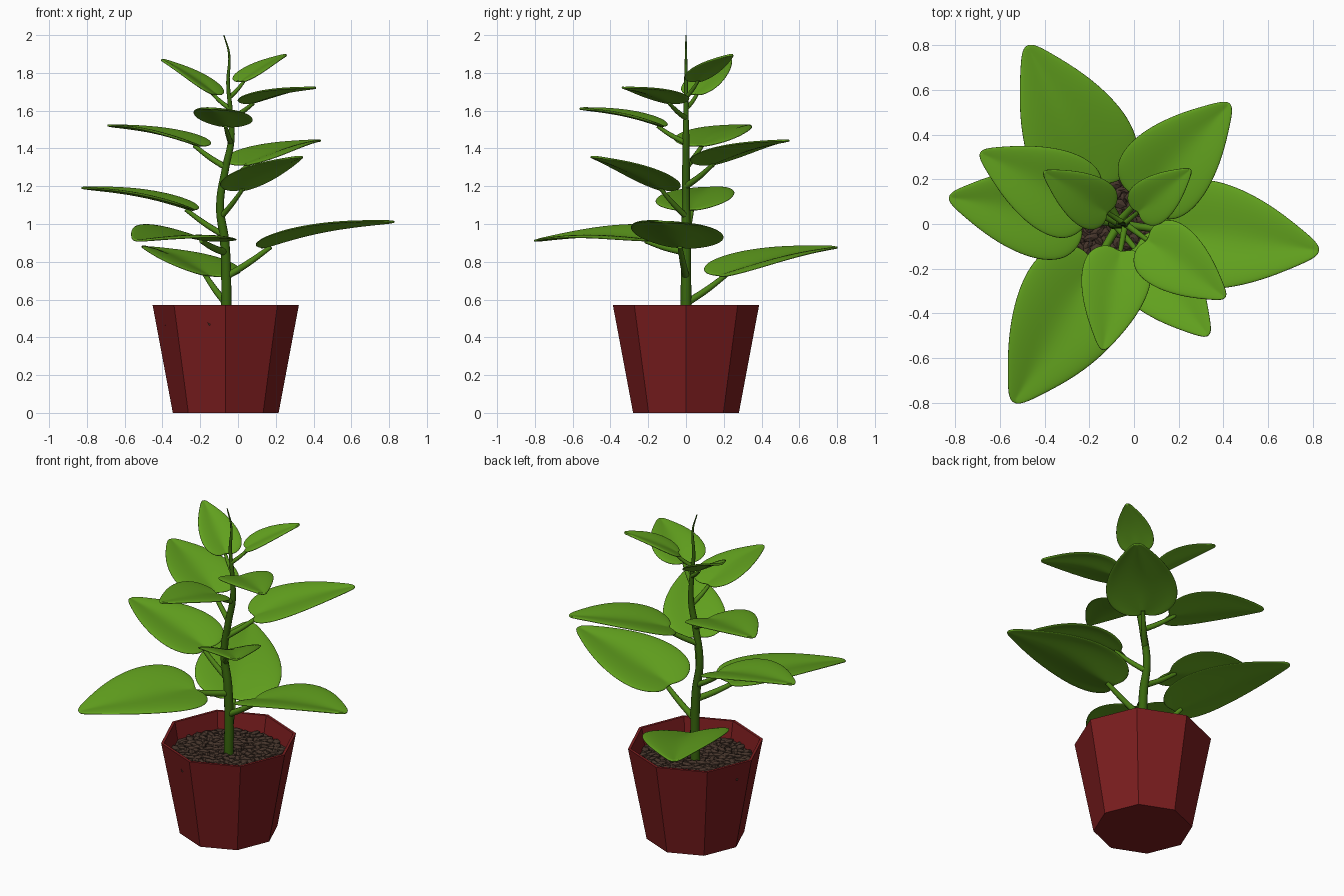
import bpy, bmesh, math, random
from mathutils import Vector, Matrix

if "Cube" in bpy.data.objects:
    bpy.data.objects.remove(bpy.data.objects["Cube"])

random.seed(4)
CX = -0.065                      # pot axis


def material(name, rgb):
    m = bpy.data.materials.new(name)
    m.diffuse_color = (*rgb, 1)
    m.use_nodes = True
    m.node_tree.nodes["Principled BSDF"].inputs["Base Color"].default_value = m.diffuse_color
    return m


LEAF = material("leaf green", (0.122, 0.36, 0.013))
STALK = material("stalk green", (0.075, 0.23, 0.008))
STEM = material("stem dark green", (0.04, 0.135, 0.004))
POT = material("pot dark red", (0.195, 0.012, 0.013))
SOIL = material("soil brown", (0.06, 0.035, 0.024))


def mesh_object(name, bm, mat, smooth=False):
    bmesh.ops.recalc_face_normals(bm, faces=bm.faces)
    me = bpy.data.meshes.new(name)
    bm.to_mesh(me)
    bm.free()
    me.materials.append(mat)
    for p in me.polygons:
        p.use_smooth = smooth
    ob = bpy.data.objects.new(name, me)
    bpy.context.collection.objects.link(ob)
    return ob


def tube(name, pts, radii, mat):
    cu = bpy.data.curves.new(name, 'CURVE')
    cu.dimensions = '3D'
    cu.bevel_depth = 1.0
    cu.bevel_resolution = 3
    cu.resolution_u = 6
    cu.use_fill_caps = True
    sp = cu.splines.new('BEZIER')
    sp.bezier_points.add(len(pts) - 1)
    for b, p, r in zip(sp.bezier_points, pts, radii):
        b.co = p
        b.radius = r
        b.handle_left_type = b.handle_right_type = 'AUTO'
    cu.materials.append(mat)
    ob = bpy.data.objects.new(name, cu)
    bpy.context.collection.objects.link(ob)
    bpy.ops.object.select_all(action='DESELECT')
    ob.select_set(True)
    bpy.context.view_layer.objects.active = ob
    bpy.ops.object.convert(target='MESH')
    for p in bpy.context.object.data.polygons:
        p.use_smooth = True


# eight-sided pot: outer wall, rim, inner wall, inner floor
bm = bmesh.new()
rings = []
for r, z in [(0.28, 0), (0.387, 0.57), (0.37, 0.57), (0.347, 0.45)]:
    rings.append([bm.verts.new((CX + r * math.cos(i * math.pi / 4),
                                r * math.sin(i * math.pi / 4), z)) for i in range(8)])
for a, b in zip(rings, rings[1:]):
    for i in range(8):
        j = (i + 1) % 8
        bm.faces.new((a[i], a[j], b[j], b[i]))
bm.faces.new(rings[0])
bm.faces.new(rings[-1])
mesh_object("pot", bm, POT)

# soil: a disc covered with flattened crumbs
bm = bmesh.new()
bmesh.ops.create_circle(bm, cap_ends=True, segments=8, radius=0.349,
                        matrix=Matrix.Translation((CX, 0, 0.468)))
for i in range(230):
    a = i * 2.39996
    r = 0.315 * math.sqrt((i + 0.5) / 230)
    m = (Matrix.Translation((CX + r * math.cos(a), r * math.sin(a),
                             0.47 + random.uniform(-0.005, 0.005)))
         @ Matrix.Rotation(random.uniform(0, 6.28), 4, 'Z')
         @ Matrix.Diagonal((random.uniform(0.03, 0.045), random.uniform(0.018, 0.025), 0.017, 1)))
    bmesh.ops.create_icosphere(bm, subdivisions=1, radius=1, matrix=m)
mesh_object("soil", bm, SOIL)

# stem: (x, z, radius)
STEM_PATH = [(-0.065, 0.45, 0.029), (-0.062, 0.65, 0.028), (-0.07, 0.9, 0.026),
             (-0.095, 1.1, 0.022), (-0.065, 1.3, 0.02), (-0.035, 1.45, 0.018),
             (-0.04, 1.6, 0.013), (-0.053, 1.75, 0.01), (-0.047, 1.9, 0.006),
             (-0.075, 2.0, 0.003)]
tube("stem", [(x, 0, z) for x, z, r in STEM_PATH], [r for x, z, r in STEM_PATH], STEM)


def stem_x(z):
    for (x0, z0, _), (x1, z1, _) in zip(STEM_PATH, STEM_PATH[1:]):
        if z <= z1:
            return x0 + (x1 - x0) * (z - z0) / (z1 - z0)


# heart-like leaf outline: distance along the leaf, half width
OUTLINE = [(0.05, 0), (0.0, 0.3), (0.025, 0.62), (0.11, 0.9), (0.25, 1.0), (0.41, 0.96),
           (0.58, 0.81), (0.74, 0.59), (0.88, 0.34), (0.98, 0.15), (1.01, 0)]
ACROSS = (-1, -0.75, -0.4, 0, 0.4, 0.75, 1)


def leaf(n, stem_z, base_z, tip, roll=0.0):
    root = Vector((stem_x(stem_z), 0, stem_z))
    tip = Vector(tip)
    flat = Vector((tip.x - root.x, tip.y, 0))
    reach = flat.length
    base = root + flat * 0.185
    base.z = base_z
    d = tip - base
    length = d.length
    d.normalize()
    side = d.cross(Vector((0, 0, 1))).normalized()
    side = Matrix.Rotation(roll, 3, d) @ side
    up = side.cross(d)
    half = 0.28 * reach

    def arch(a):
        return 0.025 * length * math.sin(math.pi * min(max(a, 0), 1))

    # folded blade, edges raised slightly above the midrib
    bm = bmesh.new()
    rows = []
    for k, (a, w) in enumerate(OUTLINE):
        mid = 0.05 + 0.96 * k / 10
        row = []
        for u in ACROSS:
            s = mid + (a - mid) * abs(u)
            h = half * w * (0.24 * abs(u) - 0.1 * u ** 4) + arch(s)
            row.append(bm.verts.new(base + d * s * length + side * u * w * half + up * h))
        rows.append(row)
    for p, q in zip(rows, rows[1:]):
        for i in range(len(ACROSS) - 1):
            bm.faces.new((p[i], p[i + 1], q[i + 1], q[i]))
    bmesh.ops.remove_doubles(bm, verts=bm.verts, dist=0.0005)
    ob = mesh_object(f"leaf_{n}", bm, LEAF, True)
    so = ob.modifiers.new("thickness", 'SOLIDIFY')
    so.thickness = 0.012
    so.offset = 0
    su = ob.modifiers.new("smooth", 'SUBSURF')
    su.levels = su.render_levels = 2

    # stalk from stem to the leaf base
    end = base + d * 0.1 * length + up * (arch(0.1) - 0.006)
    mid = root.lerp(end, 0.5) - Vector((0, 0, 0.006))
    r = 0.006 + 0.012 * reach
    tube(f"leaf_stalk_{n}", [root, mid, end], [r * 1.15, r, r * 0.75], STALK)


# leaves from bottom to top: stem height, leaf base height, tip, roll
LEAVES = [(0.58, 0.715, (-0.48, 0.80, 0.875), 0.10),
          (0.85, 0.91, (-0.54, -0.80, 0.91), -0.14),
          (0.72, 0.865, (0.83, -0.12, 1.01), -0.06),
          (0.94, 1.065, (-0.83, 0.12, 1.19), -0.05),
          (1.04, 1.168, (0.335, -0.50, 1.355)),
          (1.20, 1.303, (0.43, 0.54, 1.44)),
          (1.30, 1.405, (-0.69, 0.32, 1.52)),
          (1.43, 1.51, (-0.14, -0.565, 1.61), -0.06),
          (1.56, 1.632, (0.41, -0.33, 1.72)),
          (1.61, 1.677, (-0.405, 0.235, 1.87)),
          (1.67, 1.748, (0.255, 0.245, 1.895))]
for n, spec in enumerate(LEAVES, 1):
    leaf(n, *spec)
